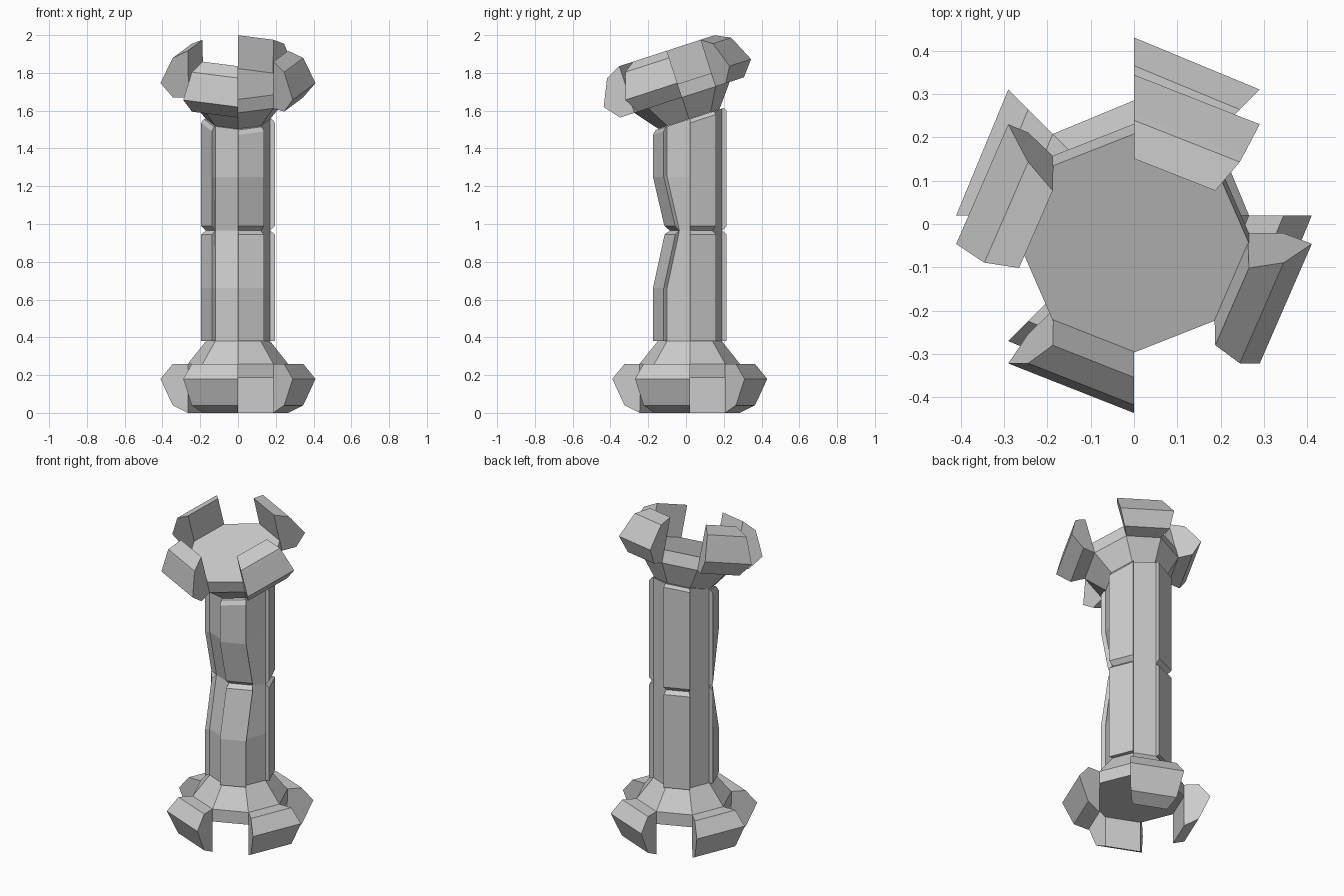
import bpy, bmesh
from math import sin, cos, tan, radians
from mathutils import Vector, Matrix

if "Cube" in bpy.data.objects:
    bpy.data.objects.remove(bpy.data.objects["Cube"])

AXIS_Y = 0.02
TILT = radians(18)
HEAD_Z = 1.556


def loft(name, rings, mat=Matrix.Identity(4)):
    """Join closed rings of equal point count and cap both ends."""
    bm = bmesh.new()
    vs = [[bm.verts.new(mat @ Vector(p)) for p in r] for r in rings]
    n = len(vs[0])
    for a, b in zip(vs, vs[1:]):
        for i in range(n):
            j = (i + 1) % n
            bm.faces.new((a[i], a[j], b[j], b[i]))
    bm.faces.new(vs[0])
    bm.faces.new(vs[-1])
    bmesh.ops.recalc_face_normals(bm, faces=bm.faces)
    me = bpy.data.meshes.new(name)
    bm.to_mesh(me)
    bm.free()
    ob = bpy.data.objects.new(name, me)
    bpy.context.collection.objects.link(ob)
    return ob


def polar(r, deg, z):
    a = radians(deg)
    return (r * cos(a), r * sin(a), z)


# Capital and base share one flared octagon with four wedge blocks
BLOCK = [(0.265, 0.0), (0.345, 0.04), (0.355, 0.06),
         (0.41, 0.18), (0.345, 0.26), (0.262, 0.26)]
FLARE = [(0.265, 0.185), (0.265, 0.26), (0.17, 0.38)]


def collar(name, mat):
    loft(name + "_flare", [[polar(r, k * 45, z) for k in range(8)]
                           for r, z in FLARE], mat)
    for i in range(4):
        a = 45 + 90 * i
        loft(f"{name}_block_{i + 1}",
             [[polar(r, d, z) for r, z in BLOCK] for d in (a, a + 45)], mat)


collar("base", Matrix.Translation((0, AXIS_Y, 0)))
collar("capital", Matrix.Translation((0, 0.016, HEAD_Z))
       @ Matrix.Rotation(TILT, 4, 'X')
       @ Matrix.Translation((0, 0, 0.38)) @ Matrix.Diagonal((1, 1, -1, 1)))


# Shaft: worn inwards on the front at mid height, slanted at the top
def shaft_point(r, deg, z):
    x, y, _ = polar(r, deg, 0)
    y += AXIS_Y
    if z > 1.45:
        z += (y - AXIS_Y) * tan(TILT)
    if sin(radians(deg)) < -0.5:
        wear = min((z - 0.66) / 0.3, (1.25 - z) / 0.28, 1)
        y += 0.065 * max(0, wear)
    return (x, y, z)


loft("shaft_core", [[shaft_point(0.17, k * 45, z) for k in range(8)]
                    for z in (0.38, 0.66, 0.965, 1.25, HEAD_Z)])

# Raised strips on alternate sides, notched at mid height
STRIP = [(0.195, 0.38), (0.195, 0.66), (0.195, 0.945), (0.17, 0.965),
         (0.195, 0.99), (0.195, 1.25), (0.195, 1.535), (0.18, 1.556)]
for i in range(4):
    a = 90 * i
    loft(f"shaft_strip_{i + 1}",
         [[shaft_point(0.16, a, z), shaft_point(r, a, z),
           shaft_point(r, a + 45, z), shaft_point(0.16, a + 45, z)]
          for r, z in STRIP])
